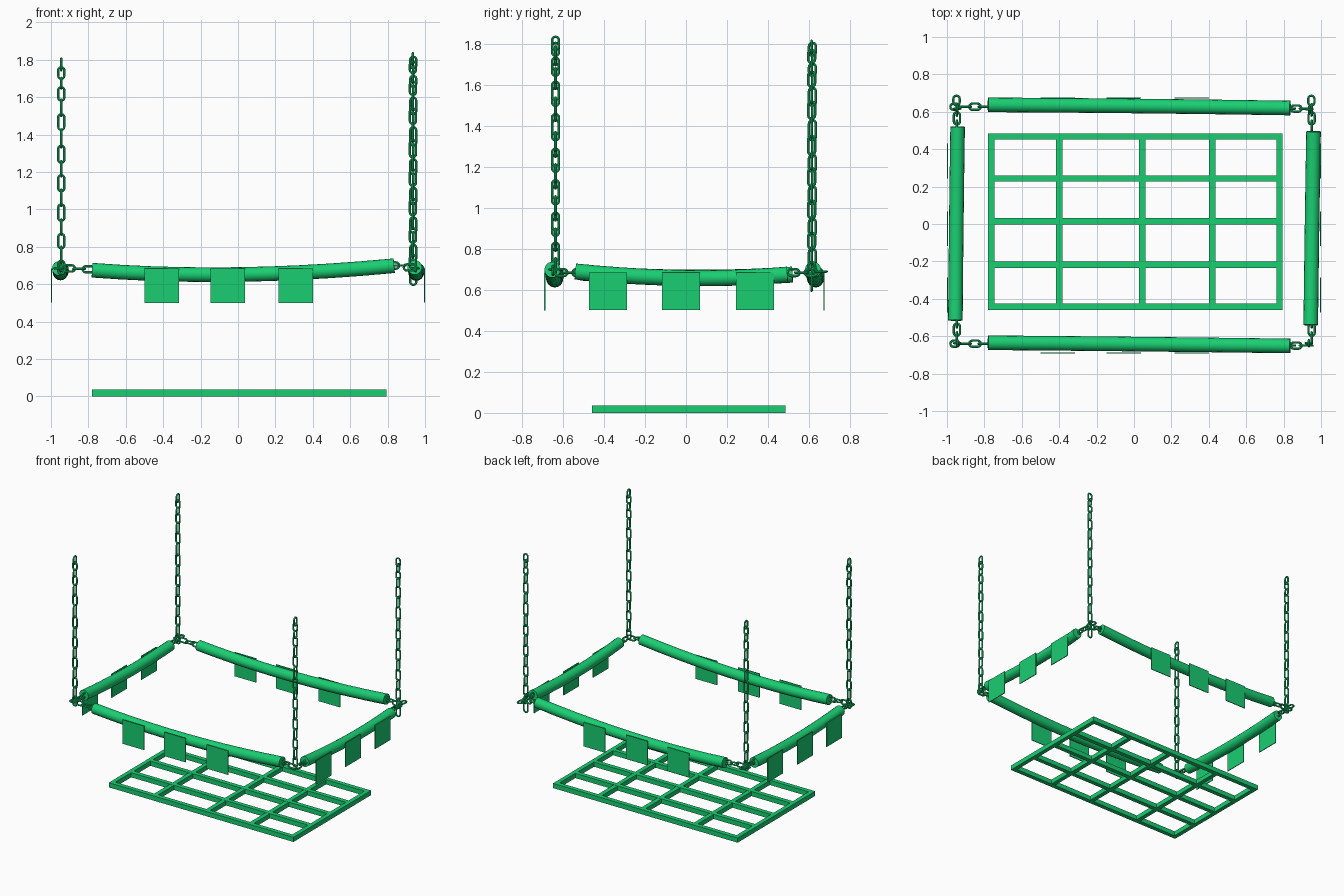
import bpy, bmesh, math
from mathutils import Vector as V

if "Cube" in bpy.data.objects:
    bpy.data.objects.remove(bpy.data.objects["Cube"])

green = bpy.data.materials.new("green_paint")
green.diffuse_color = (0.01, 0.62, 0.17, 1)
green.use_nodes = True
green.node_tree.nodes["Principled BSDF"].inputs["Base Color"].default_value = green.diffuse_color
X, Y, Z = V((1, 0, 0)), V((0, 1, 0)), V((0, 0, 1))


def finish(bm, name, smooth=False):
    bmesh.ops.recalc_face_normals(bm, faces=bm.faces)
    me = bpy.data.meshes.new(name)
    bm.to_mesh(me)
    bm.free()
    me.materials.append(green)
    if smooth:
        for p in me.polygons:
            p.use_smooth = True
        me.set_sharp_from_angle(angle=math.radians(40))
    ob = bpy.data.objects.new(name, me)
    bpy.context.collection.objects.link(ob)
    return ob


def tube(bm, pts, r, sides, b, closed):
    """Sweep a circle along pts; b is a vector square to the path."""
    n, rings = len(pts), []
    for i, p in enumerate(pts):
        if closed:
            t = pts[(i + 1) % n] - pts[i - 1]
        else:
            t = pts[min(i + 1, n - 1)] - pts[max(i - 1, 0)]
        side = b.cross(t).normalized()
        up = t.cross(side).normalized()
        rings.append([bm.verts.new(p + r * (side * math.cos(a) + up * math.sin(a)))
                      for a in (2 * math.pi * k / sides for k in range(sides))])
    for i in range(n if closed else n - 1):
        A, B = rings[i], rings[(i + 1) % n]
        for k in range(sides):
            j = (k + 1) % sides
            bm.faces.new((A[k], A[j], B[j], B[k]))
    if not closed:
        bm.faces.new(rings[0])
        bm.faces.new(rings[-1])


def link(bm, c, axis, normal, length, width=0.046, r=0.0062):
    """Oval chain link, long along axis and flat against normal."""
    w = width / 2 - r
    h = max(length / 2 - r - w, 0)
    s = normal.cross(axis).normalized()
    pts = []
    for end in (0, 1):
        for k in range(7):
            a = math.pi * (end + k / 6)
            pts.append(V(c) + s * w * math.cos(a) + axis * (w * math.sin(a) + (h if end == 0 else -h)))
    tube(bm, pts, r, 8, normal, True)


def box(bm, lo, hi):
    v = bmesh.ops.create_cube(bm, size=1)["verts"]
    for p in v:
        p.co = V([lo[i] + (hi[i] - lo[i]) * (p.co[i] + 0.5) for i in range(3)])


# Floor grid: five bars each way
bm = bmesh.new()
for y in (-0.443, -0.218, 0.015, 0.243, 0.468):
    box(bm, (-0.78, y - 0.017, 0), (0.795, y + 0.017, 0.036))
for x in (-0.40, 0.045, 0.418):
    box(bm, (x - 0.017, -0.443, 0), (x + 0.017, 0.455, 0.035))
for x in (-0.763, 0.779):
    box(bm, (x - 0.017, -0.46, 0), (x + 0.016, 0.485, 0.036))
finish(bm, "floor_grid")

# Sagging poles: start, middle, end
poles = {
    "front_pole": ((-0.78, -0.635, 0.675), (0.0, -0.642, 0.652), (0.835, -0.652, 0.699)),
    "back_pole": ((-0.78, 0.637, 0.675), (0.0, 0.631, 0.652), (0.835, 0.62, 0.699)),
    "left_pole": ((-0.955, -0.515, 0.685), (-0.95, 0.0, 0.66), (-0.943, 0.52, 0.675)),
    "right_pole": ((0.945, -0.54, 0.69), (0.952, 0.0, 0.658), (0.96, 0.495, 0.675)),
}
for name, ends in poles.items():
    a, m, c = map(V, ends)
    q = 2 * m - (a + c) / 2
    pts = [a * (1 - t) ** 2 + q * 2 * t * (1 - t) + c * t * t for t in (i / 10 for i in range(11))]
    bm = bmesh.new()
    tube(bm, pts, 0.039, 16, Z, False)
    finish(bm, name, True)

# Flags hanging on the outside of the poles
for name, y in (("front", -0.69), ("back", 0.673)):
    bm = bmesh.new()
    for x in (-0.407, -0.055, 0.308):
        box(bm, (x - 0.092, y - 0.003, 0.5), (x + 0.092, y + 0.003, 0.685))
    finish(bm, name + "_flags")
for name, x in (("left", -0.997), ("right", 0.997)):
    bm = bmesh.new()
    for y in (-0.38, -0.025, 0.337):
        box(bm, (x - 0.003, y - 0.093, 0.502), (x + 0.003, y + 0.093, 0.685))
    finish(bm, name + "_flags")

# Hanging chains: height and length of every link, alternating direction
drops = [(1.775, 0.075), (1.73, 0.075), (1.675, 0.07), (1.618, 0.085), (1.543, 0.1),
         (1.468, 0.096), (1.38, 0.11), (1.295, 0.105), (1.218, 0.095), (1.14, 0.1),
         (1.062, 0.1), (0.983, 0.1), (0.906, 0.095), (0.83, 0.09), (0.757, 0.1), (0.69, 0.085)]
chains = {
    "front_left_chain": (-0.945, -0.637, 0, 0, 0),
    "back_left_chain": (-0.945, 0.617, 0, 0, 0),
    "front_right_chain": (0.935, -0.637, 0.03, 0, 0),
    "back_right_chain": (0.937, 0.613, 0.01, 1, 1),
}
for name, (x, y, dz, turn, extra) in chains.items():
    bm = bmesh.new()
    for i, (z, length) in enumerate(drops + [(0.63, 0.1)] * extra):
        link(bm, (x, y, z + dz), Z, Y if (i + turn) % 2 else X, length)
    finish(bm, name, True)

# Short links tying the pole ends to the corners
for name, y in (("front", -0.64), ("back", 0.627)):
    bm = bmesh.new()
    link(bm, (-0.958, y, 0.685), X, Z, 0.06)
    link(bm, (-0.908, y, 0.685), X, Y, 0.085)
    link(bm, (-0.85, y, 0.682), X, Z, 0.075)
    link(bm, (-0.80, y, 0.68), X, Y, 0.075)
    link(bm, (0.835, y - 0.01, 0.70), X, Y, 0.065)
    link(bm, (0.867, y - 0.01, 0.70), X, Z, 0.07)
    link(bm, (0.92, y - 0.01, 0.69), X, Y, 0.08)
    finish(bm, name + "_corner_links", True)
for name, x in (("left", -0.947), ("right", 0.95)):
    bm = bmesh.new()
    for s in (-1, 1):
        link(bm, (x, s * 0.525, 0.685), Y, X, 0.07)
        link(bm, (x, s * 0.565, 0.685), Y, Z, 0.078)
        link(bm, (x, s * 0.61, 0.685), Y, X, 0.075)
    link(bm, (x - 0.002, 0.66, 0.69), Y, Z, 0.065)
    finish(bm, name + "_corner_links", True)
